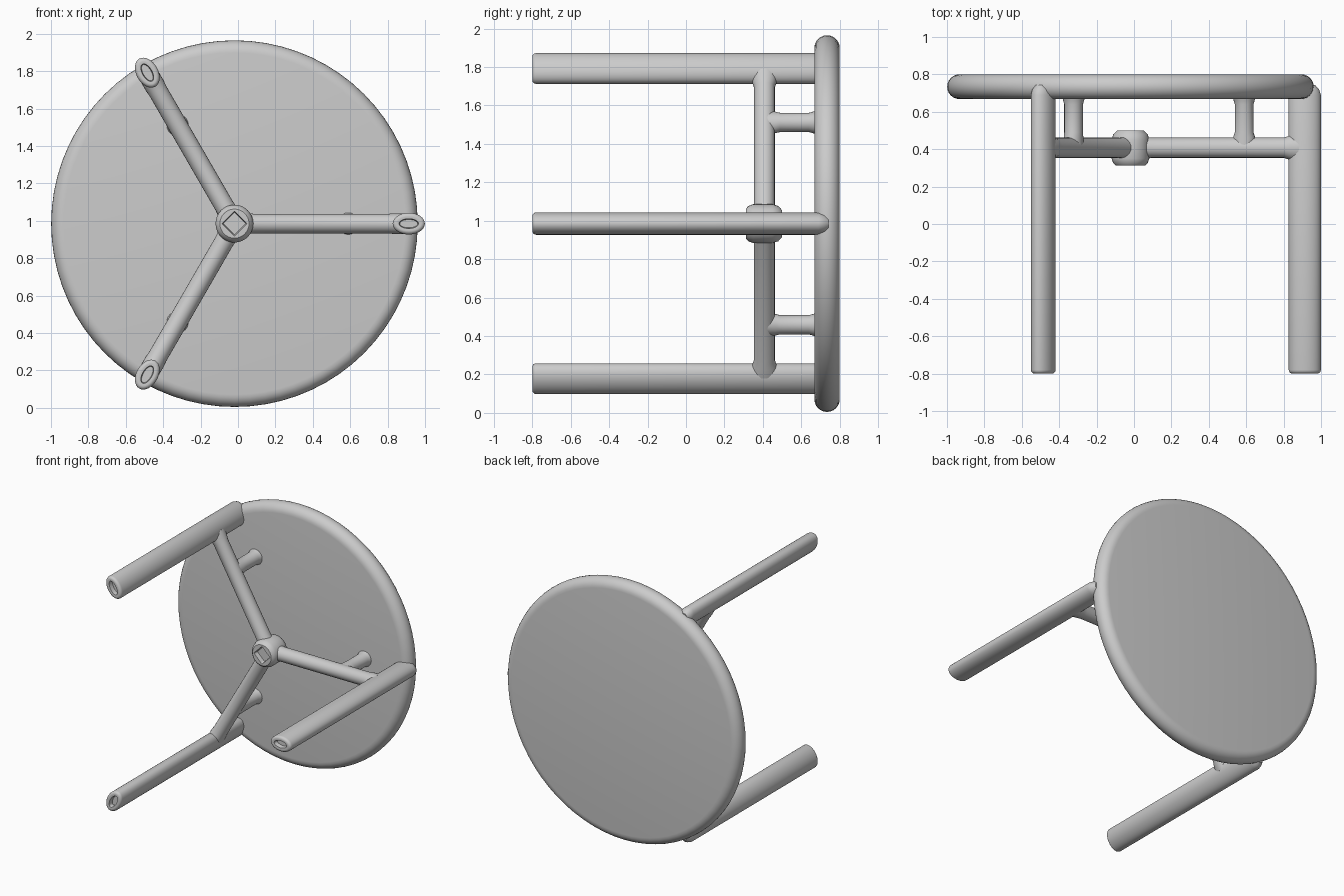
import bpy, bmesh, math
from mathutils import Matrix, Vector

cube = bpy.data.objects.get("Cube")
if cube:
    bpy.data.objects.remove(cube, do_unlink=True)

# One plain grey for the whole table
grey = bpy.data.materials.new("light_grey")
grey.use_nodes = True
colour = (0.60, 0.60, 0.60, 1)
grey.diffuse_color = colour
grey.node_tree.nodes["Principled BSDF"].inputs["Base Color"].default_value = colour

CENTRE = Vector((-0.019, 0, 0.985))


def loft(name, rings, matrix, sides=32, smooth=40):
    """Stack oval rings (height, x radius, y radius) and cap both ends."""
    bm = bmesh.new()
    loops = []
    for h, rx, ry in rings:
        loops.append([bm.verts.new((rx * math.cos(2 * math.pi * i / sides),
                                    ry * math.sin(2 * math.pi * i / sides), h))
                      for i in range(sides)])
    for a, b in zip(loops, loops[1:]):
        for i in range(sides):
            j = (i + 1) % sides
            bm.faces.new((a[i], a[j], b[j], b[i]))
    bm.faces.new(loops[0][::-1])
    bm.faces.new(loops[-1])
    bmesh.ops.recalc_face_normals(bm, faces=bm.faces)
    mesh = bpy.data.meshes.new(name)
    bm.to_mesh(mesh)
    bm.free()
    mesh.materials.append(grey)
    obj = bpy.data.objects.new(name, mesh)
    bpy.context.collection.objects.link(obj)
    obj.matrix_world = matrix
    bpy.ops.object.select_all(action='DESELECT')
    obj.select_set(True)
    bpy.context.view_layer.objects.active = obj
    bpy.ops.object.shade_smooth_by_angle(angle=math.radians(smooth))
    return obj


def frame(angle, radius=0.0, y=0.0, outward=False):
    """Local x points away from the hub and local z to the back;
    with outward set, local z points away from the hub instead."""
    radial = Vector((math.cos(angle), 0, math.sin(angle)))
    back = Vector((0, 1, 0))
    side = back.cross(radial)
    axes = (side, back, radial) if outward else (radial, side, back)
    m = Matrix(axes).transposed().to_4x4()
    m.translation = CENTRE + radial * radius + Vector((0, y, 0))
    return m


# Round top with a fully rounded rim
R, T, MID = 0.980, 0.066, 0.734
rim = []
for i in range(13):
    a = math.pi * (i / 12 - 0.5)
    r = R - T + T * math.cos(a)
    rim.append((MID + T * math.sin(a), r, r))
loft("round_top", rim, frame(0), sides=72)

# Central hub, with a shallow square socket in its front
hub = [(0.345, 0.035, 0.035), (0.345, 0.056, 0.056), (0.312, 0.062, 0.062),
       (0.312, 0.078, 0.078), (0.325, 0.092, 0.092), (0.350, 0.101, 0.101),
       (0.450, 0.101, 0.101), (0.480, 0.092, 0.092), (0.500, 0.070, 0.070)]
hub_obj = loft("hub", hub, frame(0), sides=32)
for v in hub_obj.data.vertices[:32 * 3]:
    s = abs(v.co.x) + abs(v.co.y)
    k = math.hypot(v.co.x, v.co.y) / s * 1.08
    v.co.x *= k
    v.co.y *= k

# Three legs, each with a cross bar and a post that carries the top
LEG_X, LEG_Y = 0.086, 0.058
leg = [(-0.765, 0.040, 0.014), (-0.765, 0.048, 0.022), (-0.798, 0.052, 0.026)]
for i in range(5):
    a = math.pi / 2 * i / 4
    inset = 0.020 * (1 - math.sin(a))
    leg.append((-0.780 - 0.020 * math.cos(a), LEG_X - inset, LEG_Y - inset))
leg += [(0.690, LEG_X, LEG_Y), (0.720, LEG_X - 0.010, LEG_Y - 0.006),
        (0.742, LEG_X - 0.030, LEG_Y - 0.022)]
bar = [(0.06, 0.056, 0.060), (0.11, 0.052, 0.054), (0.82, 0.052, 0.054),
       (0.85, 0.055, 0.064), (0.90, 0.055, 0.072)]
post = [(0.41, 0.060, 0.050), (0.465, 0.058, 0.050), (0.49, 0.050, 0.050),
        (0.64, 0.050, 0.050), (0.66, 0.056, 0.056), (0.69, 0.064, 0.064)]

for n, label in enumerate(("left", "upper_right", "lower_right")):
    ang = math.radians(120 * n)
    loft(label + "_leg", leg, frame(ang, 0.932))
    loft(label + "_cross_bar", bar, frame(ang, 0, 0.408, True), sides=24)
    loft(label + "_post", post, frame(ang, 0.608), sides=24)
